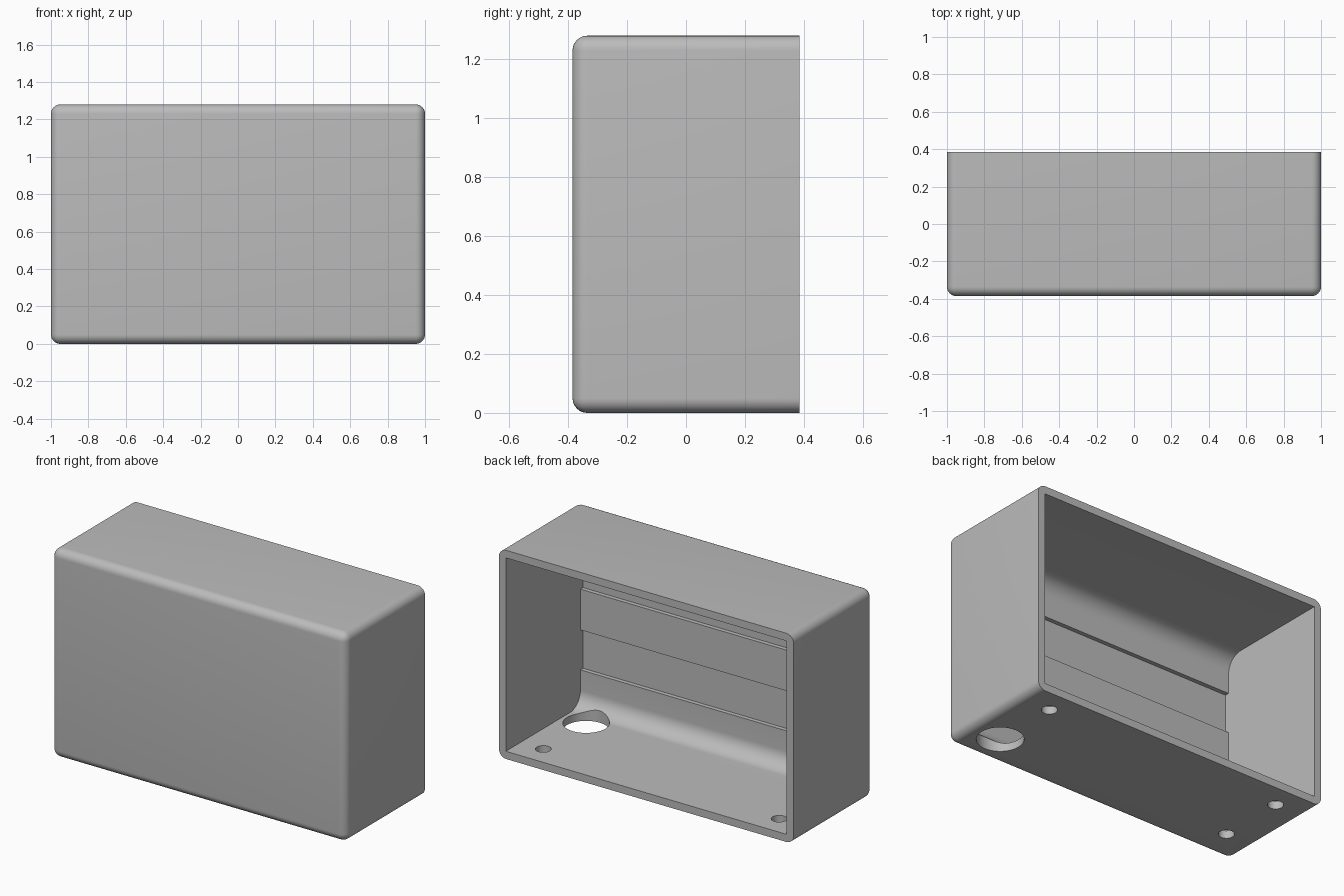
import bpy, bmesh, math
from mathutils import Matrix, Vector

cube = bpy.data.objects.get("Cube")
if cube:
    bpy.data.objects.remove(cube, do_unlink=True)

W, D, H = 2.0, 0.77, 1.28      # outer size
WALL, RECESS = 0.047, 0.026    # wall thickness, groove depth
ROUND, FILLET = 0.05, 0.1      # outer and inner radii


def make_object(name, bm):
    bmesh.ops.recalc_face_normals(bm, faces=bm.faces)
    mesh = bpy.data.meshes.new(name)
    bm.to_mesh(mesh)
    bm.free()
    obj = bpy.data.objects.new(name, mesh)
    bpy.context.collection.objects.link(obj)
    return obj


def cut(target, cutter):
    cutter.hide_render = True
    mod = target.modifiers.new("cut", 'BOOLEAN')
    mod.operation = 'DIFFERENCE'
    mod.solver = 'EXACT'
    mod.object = cutter
    bpy.context.view_layer.objects.active = target
    bpy.ops.object.modifier_apply(modifier=mod.name)
    bpy.data.objects.remove(cutter, do_unlink=True)


# Outer shell: block rounded on every edge except around the open back
bm = bmesh.new()
bmesh.ops.create_cube(bm, size=1, matrix=Matrix.Translation((0, 0, H / 2)) @ Matrix.Diagonal((W, D, H, 1)))
edges = [e for e in bm.edges if any(v.co.y < 0 for v in e.verts)]
bmesh.ops.bevel(bm, geom=edges, offset=ROUND, segments=8, profile=0.5, affect='EDGES')
# Trim the back flat at its original depth
housing = make_object("housing", bm)

# Round the two-sided back corners too if the bevel left them square is not needed: side edges run to the back

# Cavity: side profile with filleted front corners and two shallow grooves
front = -D / 2 + WALL
arc = []
for i in range(13):
    a = math.pi / 2 * i / 12
    arc.append((front + FILLET * (1 - math.sin(a)), WALL + FILLET * (1 - math.cos(a))))
profile = [(D, WALL)] + arc
for low, high in ((0.27, 0.515), (0.765, 1.01)):
    deep = front - RECESS
    profile += [(front, low), (deep, low), (deep, high), (front, high)]
profile += [(y, H - z) for y, z in reversed(arc)] + [(D, H - WALL)]

bm = bmesh.new()
x = W / 2 - WALL
face = bm.faces.new([bm.verts.new((-x, y, z)) for y, z in profile])
ext = bmesh.ops.extrude_face_region(bm, geom=[face])
bmesh.ops.translate(bm, vec=Vector((2 * x, 0, 0)),
                    verts=[g for g in ext["geom"] if isinstance(g, bmesh.types.BMVert)])
cut(housing, make_object("cavity_cutter", bm))

# Floor holes: one cable opening and three screw holes
for hx, hy, r in ((0.8, -0.175, 0.13), (0.8, 0.24, 0.044), (-0.8, 0.24, 0.044), (-0.8, -0.175, 0.044)):
    bm = bmesh.new()
    bmesh.ops.create_cone(bm, cap_ends=True, segments=48, radius1=r, radius2=r, depth=0.4,
                          matrix=Matrix.Translation((hx, hy, 0)))
    cut(housing, make_object("hole_cutter", bm))

# Single grey finish
grey = bpy.data.materials.new("grey_plastic")
grey.use_nodes = True
grey.diffuse_color = (0.5, 0.5, 0.5, 1)
grey.node_tree.nodes["Principled BSDF"].inputs["Base Color"].default_value = (0.5, 0.5, 0.5, 1)
housing.data.materials.clear()
housing.data.materials.append(grey)

bpy.ops.object.select_all(action='DESELECT')
housing.select_set(True)
bpy.context.view_layer.objects.active = housing
bpy.ops.object.shade_smooth_by_angle(angle=math.radians(30))
